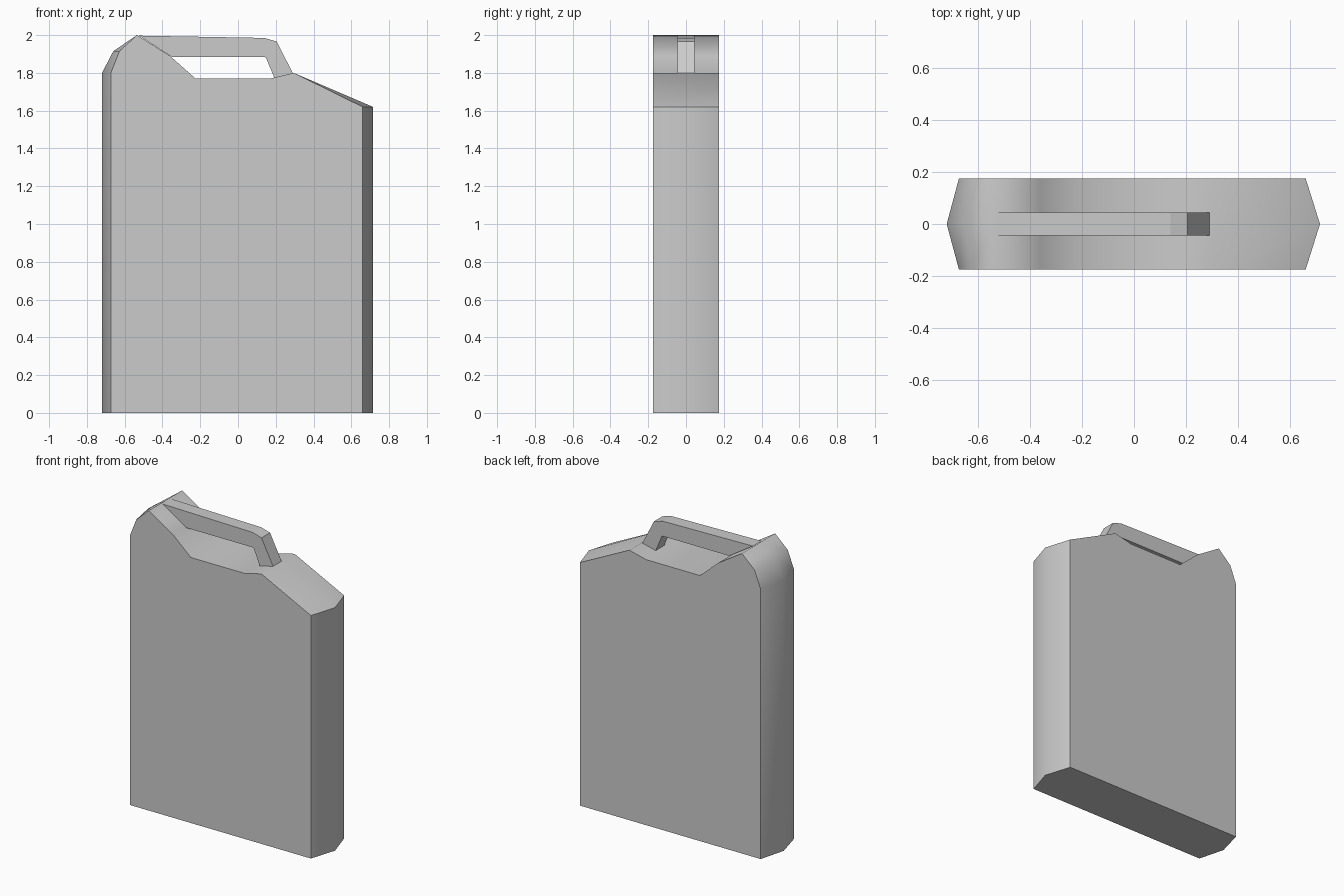
import bpy, bmesh

if "Cube" in bpy.data.objects:
    bpy.data.objects.remove(bpy.data.objects["Cube"])

HALF_DEPTH = 0.175


def make_object(name, bm):
    bmesh.ops.recalc_face_normals(bm, faces=bm.faces[:])
    mesh = bpy.data.meshes.new(name)
    bm.to_mesh(mesh)
    bm.free()
    obj = bpy.data.objects.new(name, mesh)
    bpy.context.collection.objects.link(obj)
    return obj


# Can body: front outline as (x at front/back, x at middle ridge, z)
outline = [
    (-0.673, -0.72, 0.0), (-0.673, -0.72, 1.80), (-0.628, -0.66, 1.915),
    (-0.535, -0.535, 2.0), (-0.36, -0.36, 1.89), (-0.225, -0.225, 1.77),
    (0.17, 0.17, 1.77), (0.295, 0.295, 1.80), (0.66, 0.715, 1.62),
    (0.66, 0.715, 0.0),
]
bm = bmesh.new()
rings = []
for y in (-HALF_DEPTH, 0, HALF_DEPTH):
    rings.append([bm.verts.new((xm if y == 0 else xs, y, z)) for xs, xm, z in outline])
n = len(outline)
for a, b in zip(rings, rings[1:]):
    for i in range(n):
        j = (i + 1) % n
        f = bm.faces.new((a[i], a[j], b[j], b[i]))
        f.smooth = True
bm.faces.new(rings[0])
bm.faces.new(rings[2])

# Sharp rims, base edges and right shoulder; the rest of the wrap is smooth
for e in bm.edges:
    p, q = e.verts[0].co, e.verts[1].co
    rim = abs(p.y) > 0.1 and abs(p.y - q.y) < 1e-4
    base = p.z < 0.01 and q.z < 0.01
    shoulder = abs(p.z - 1.62) < 1e-4 and abs(q.z - 1.62) < 1e-4
    if rim or base or shoulder:
        e.smooth = False
make_object("can_body", bm)

# Handle: square bar following outer and inner edge points, open where it meets the body
outer = [(-0.525, 1.997), (0.14, 1.985), (0.205, 1.966), (0.29, 1.799)]
inner = [(-0.35, 1.885), (0.14, 1.885), (0.148, 1.88), (0.192, 1.775)]
bm = bmesh.new()
sections = []
for o, i in zip(outer, inner):
    sections.append([bm.verts.new((x, y, z)) for (x, z), y in
                     ((o, -0.045), (o, 0.045), (i, 0.045), (i, -0.045))])
for a, b in zip(sections, sections[1:]):
    for k in range(4):
        m = (k + 1) % 4
        bm.faces.new((a[k], a[m], b[m], b[k]))
make_object("handle", bm)
